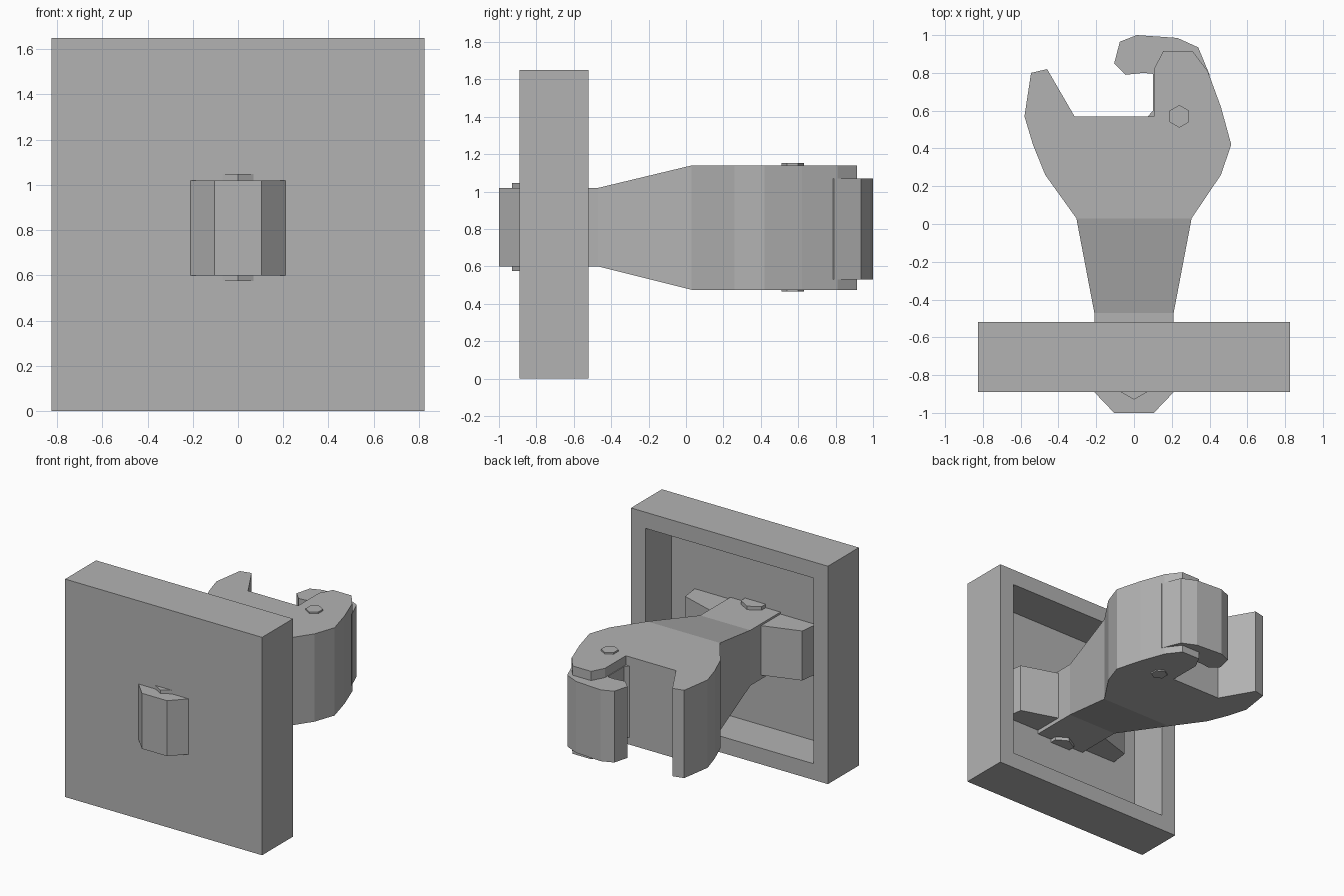
import bpy, bmesh, math
from mathutils import Vector

if "Cube" in bpy.data.objects:
    bpy.data.objects.remove(bpy.data.objects["Cube"])

steel = bpy.data.materials.new("steel_grey")
steel.diffuse_color = (0.45, 0.45, 0.45, 1)
steel.use_nodes = True
steel.node_tree.nodes["Principled BSDF"].inputs["Base Color"].default_value = steel.diffuse_color


def finish(name, bm):
    bmesh.ops.recalc_face_normals(bm, faces=bm.faces)
    me = bpy.data.meshes.new(name)
    bm.to_mesh(me)
    bm.free()
    me.materials.append(steel)
    ob = bpy.data.objects.new(name, me)
    bpy.context.collection.objects.link(ob)
    return ob


def loft(name, rings):
    """Closed solid through rings with equal point counts."""
    bm = bmesh.new()
    vs = [[bm.verts.new(p) for p in r] for r in rings]
    n = len(vs[0])
    bm.faces.new(vs[0])
    bm.faces.new(vs[-1])
    for a, b in zip(vs, vs[1:]):
        for i in range(n):
            j = (i + 1) % n
            bm.faces.new((a[i], a[j], b[j], b[i]))
    return finish(name, bm)


def prism(name, pts, z0, z1):
    return loft(name, [[(x, y, z) for x, y in pts] for z in (z0, z1)])


def hexagon(cx, cy, r):
    return [(cx + r * math.sin(math.radians(60 * i)),
             cy + r * math.cos(math.radians(60 * i))) for i in range(6)]


# mounting plate, hollowed from the back
bm = bmesh.new()
bmesh.ops.create_cube(bm, size=1)
for v in bm.verts:
    v.co = Vector((v.co.x * 1.65, -0.705 + v.co.y * 0.37, 0.825 + v.co.z * 1.65))
back = max(bm.faces, key=lambda f: f.calc_center_median().y)
bmesh.ops.inset_region(bm, faces=[back], thickness=0.173)
recess = bmesh.ops.extrude_discrete_faces(bm, faces=[back])["faces"][0]
for v in recess.verts:
    v.co.y -= 0.31
finish("mounting_plate", bm)

# shank, from the tail stub to the flared neck
sections = [(-1, .105, .6, 1.02), (-.89, .21, .6, 1.02),
            (-.47, .21, .6, 1.02), (.03, .305, .475, 1.14)]
loft("shank", [[(-w, y, a), (w, y, a), (w, y, b), (-w, y, b)]
               for y, w, a, b in sections])

# side wings inside the recess
for side, s in (("left", -1), ("right", 1)):
    prism("wing_" + side, [(s * .15, -.59), (s * .21, -.60), (s * .49, -.69),
                           (s * .51, -.85), (s * .15, -.85)], .63, 1.005)

# coupler head with fixed jaw and hinge lugs
prism("coupler_head",
      [(.305, .03), (.46, .26), (.515, .42), (.46, .62), (.39, .81),
       (.31, .915), (.155, .915), (.105, .82), (.105, .57), (-.315, .57),
       (-.46, .82), (-.545, .80), (-.58, .57), (-.535, .42), (-.47, .26),
       (-.305, .03)], .475, 1.14)

# hooked knuckle between the lugs
prism("knuckle",
      [(.30, .62), (.20, .56), (.07, .565), (.10, .60), (.10, .795),
       (.05, .80), (-.045, .79), (-.105, .85), (-.075, .965), (.015, 1.0),
       (.23, .985), (.34, .935), (.40, .79), (.38, .72)], .53, 1.07)

# hexagonal pins
prism("knuckle_pin", hexagon(.24, .57, .06), .465, 1.152)
prism("shank_pin", hexagon(0, -.83, .1), .575, 1.047)
